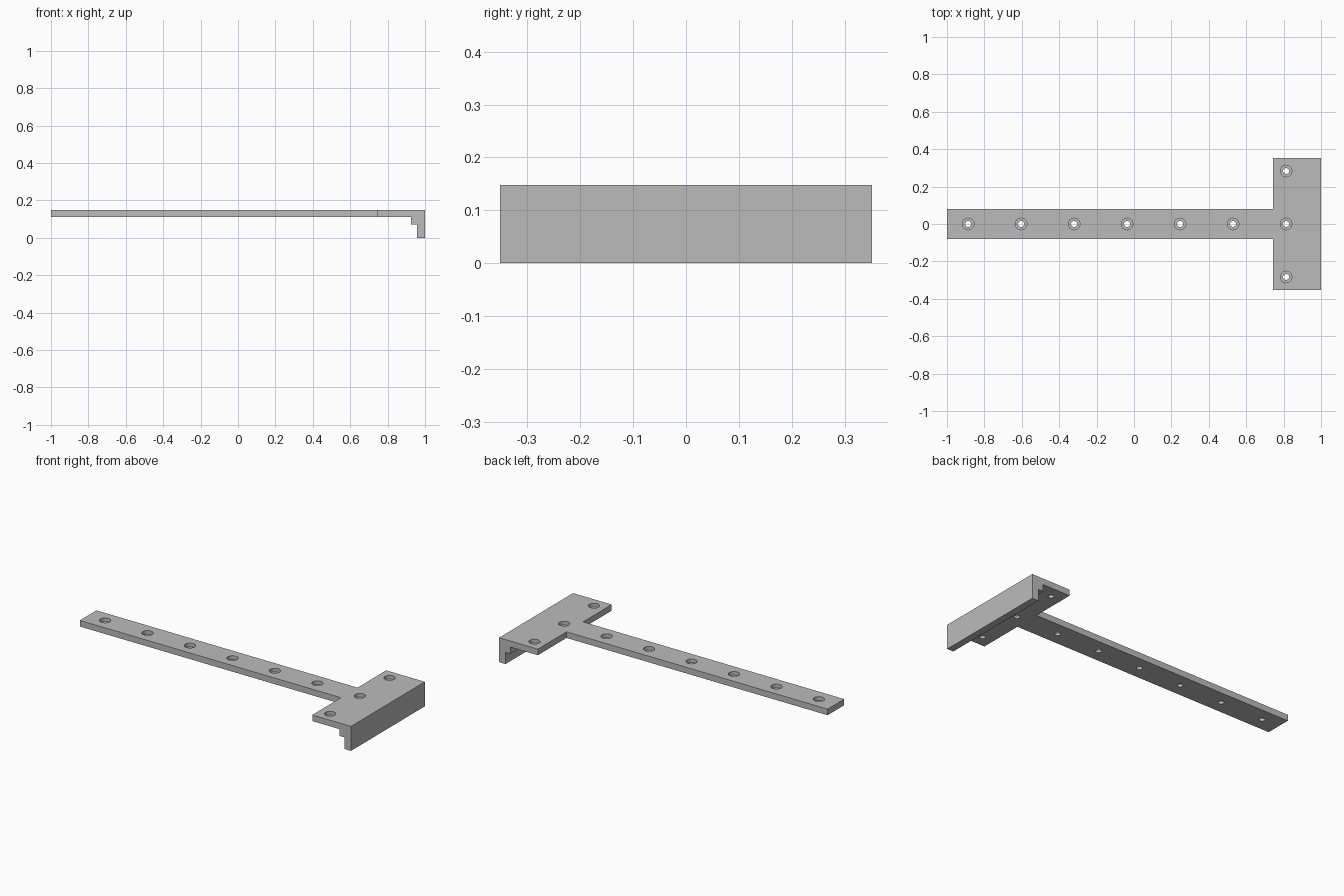
import bpy, bmesh, math
from mathutils import Vector

cube = bpy.data.objects.get("Cube")
if cube:
    bpy.data.objects.remove(cube, do_unlink=True)

TOP, UNDER = 0.148, 0.111
HEAD_X, HEAD_HALF, ARM_HALF = 0.742, 0.352, 0.079
HOLE_X, PITCH = 0.813, 0.2833

# Single metal colour
metal = bpy.data.materials.new("grey metal")
metal.use_nodes = True
grey = (0.5, 0.5, 0.5, 1)
metal.diffuse_color = grey
metal.node_tree.nodes["Principled BSDF"].inputs["Base Color"].default_value = grey


def make_object(name, bm):
    bmesh.ops.recalc_face_normals(bm, faces=bm.faces)
    mesh = bpy.data.meshes.new(name)
    bm.to_mesh(mesh)
    bm.free()
    mesh.materials.append(metal)
    obj = bpy.data.objects.new(name, mesh)
    bpy.context.collection.objects.link(obj)
    return obj


# Head: stepped hook profile extruded across the width
bm = bmesh.new()
profile = [(HEAD_X, TOP), (1, TOP), (1, 0), (0.958, 0),
           (0.958, 0.07), (0.925, 0.07), (0.925, UNDER), (HEAD_X, UNDER)]
face = bm.faces.new([bm.verts.new((x, -HEAD_HALF, z)) for x, z in profile])
ext = bmesh.ops.extrude_face_region(bm, geom=[face])
bmesh.ops.translate(bm, vec=(0, 2 * HEAD_HALF, 0),
                    verts=[v for v in ext["geom"] if isinstance(v, bmesh.types.BMVert)])
bmesh.ops.recalc_face_normals(bm, faces=bm.faces)

# Arm: middle of the inner edge drawn out to the far end
for y in (-ARM_HALF, ARM_HALF):
    bmesh.ops.bisect_plane(bm, geom=bm.verts[:] + bm.edges[:] + bm.faces[:],
                           plane_co=(0, y, 0), plane_no=(0, 1, 0))
root = min(bm.faces, key=lambda f: (f.calc_center_median()
                                    - Vector((HEAD_X, 0, (TOP + UNDER) / 2))).length)
ext = bmesh.ops.extrude_face_region(bm, geom=[root])
for v in ext["geom"]:
    if isinstance(v, bmesh.types.BMVert):
        v.co.x = -1
if root.is_valid:
    bmesh.ops.delete(bm, geom=[root], context="FACES")
bmesh.ops.dissolve_limit(bm, angle_limit=0.01, verts=bm.verts, edges=bm.edges)
bracket = make_object("t_bracket", bm)

# Counterbored screw holes: stepped round cutters
SEGMENTS = 32
steps = [(0.016, 0.05), (0.016, 0.126), (0.031, 0.126), (0.031, 0.2)]
holes = [(HOLE_X - i * PITCH, 0) for i in range(7)]
holes += [(HOLE_X, -PITCH), (HOLE_X, PITCH)]
bm = bmesh.new()
for cx, cy in holes:
    rings = []
    for r, z in steps:
        angles = [math.tau * k / SEGMENTS for k in range(SEGMENTS)]
        rings.append([bm.verts.new((cx + r * math.cos(a), cy + r * math.sin(a), z))
                      for a in angles])
    for low, high in zip(rings, rings[1:]):
        for k in range(SEGMENTS):
            n = (k + 1) % SEGMENTS
            bm.faces.new((low[k], low[n], high[n], high[k]))
    bm.faces.new(rings[0])
    bm.faces.new(rings[-1])
cutter = make_object("hole_cutter", bm)
cutter.hide_render = True

cut = bracket.modifiers.new("screw holes", "BOOLEAN")
cut.operation = "DIFFERENCE"
cut.solver = "EXACT"
cut.object = cutter

bpy.ops.object.select_all(action="DESELECT")
bracket.select_set(True)
bpy.context.view_layer.objects.active = bracket
bpy.ops.object.modifier_apply(modifier=cut.name)
bpy.data.objects.remove(cutter, do_unlink=True)
bpy.ops.object.shade_smooth_by_angle(angle=math.radians(30))
